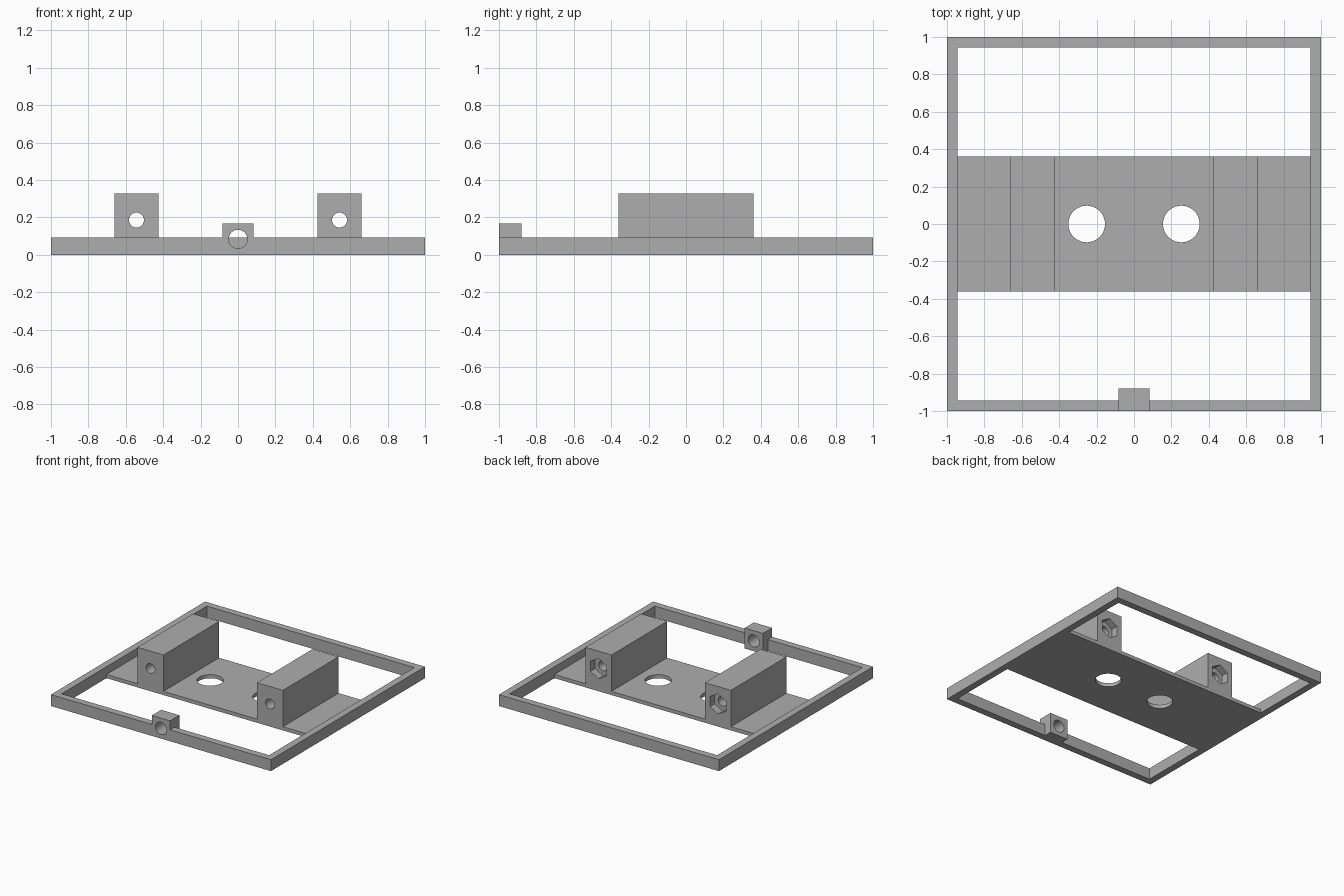
import bpy, bmesh, math
from mathutils import Matrix, Vector

cube = bpy.data.objects.get("Cube")
if cube:
    bpy.data.objects.remove(cube, do_unlink=True)

grey = bpy.data.materials.new("plain grey")
grey.use_nodes = True
colour = (0.42, 0.42, 0.42, 1)
grey.diffuse_color = colour
grey.node_tree.nodes["Principled BSDF"].inputs["Base Color"].default_value = colour


def finish(name, bm):
    mesh = bpy.data.meshes.new(name)
    bm.to_mesh(mesh)
    bm.free()
    mesh.materials.append(grey)
    obj = bpy.data.objects.new(name, mesh)
    bpy.context.collection.objects.link(obj)
    return obj


def box(name, low, high):
    low, high = Vector(low), Vector(high)
    bm = bmesh.new()
    bmesh.ops.create_cube(bm, size=1)
    bmesh.ops.scale(bm, vec=high - low, verts=bm.verts)
    bmesh.ops.translate(bm, vec=(low + high) / 2, verts=bm.verts)
    return finish(name, bm)


def prism(name, centre, radius, depth, axis="Z", sides=48):
    turn = Matrix.Rotation(math.pi / 2, 4, "X") if axis == "Y" else Matrix()
    bm = bmesh.new()
    bmesh.ops.create_cone(bm, cap_ends=True, segments=sides, radius1=radius,
                          radius2=radius, depth=depth,
                          matrix=Matrix.Translation(centre) @ turn)
    return finish(name, bm)


def cut(obj, *cutters):
    for cutter in cutters:
        mod = obj.modifiers.new("cut", "BOOLEAN")
        mod.operation, mod.solver, mod.object = "DIFFERENCE", "EXACT", cutter
    graph = bpy.context.evaluated_depsgraph_get()
    mesh = bpy.data.meshes.new_from_object(obj.evaluated_get(graph))
    obj.modifiers.clear()
    obj.data = mesh
    for cutter in cutters:
        bpy.data.objects.remove(cutter, do_unlink=True)
    # Round hole walls shade smooth, box edges stay sharp
    bpy.ops.object.select_all(action="DESELECT")
    obj.select_set(True)
    bpy.context.view_layer.objects.active = obj
    bpy.ops.object.shade_smooth_by_angle(angle=math.radians(30))


rim, inner, plate_top, half = 0.094, 0.943, 0.03, 0.361
lug_hole = ((0, -1, 0.084), 0.05, 0.5, "Y")

# Square rim, pierced behind the lug
frame = box("frame", (-1, -1, 0), (1, 1, rim))
cut(frame, box("opening", (-inner, -inner, -1), (inner, inner, 1)),
    prism("lug_bore", *lug_hole))

# Front lug with a round through hole
lug = box("front_lug", (-0.083, -1, 0), (0.083, -0.88, 0.168))
cut(lug, prism("lug_bore", *lug_hole))

# Thin cross plate with two round openings
plate = box("cross_plate", (-inner, -half, 0), (inner, half, plate_top))
cut(plate, *[prism("opening", (s * 0.253, 0, 0), 0.098, 1) for s in (-1, 1)])

# Pair of bored blocks with a hexagonal nut pocket at the back
for side, s in (("right", -1), ("left", 1)):
    x = s * 0.543
    block = box(side + "_block", (x - 0.118, -half, plate_top),
                (x + 0.118, half, 0.329))
    cut(block, prism("bore", (x, 0, 0.186), 0.04, 2, "Y"),
        prism("nut_pocket", (x, half, 0.186), 0.083, 0.12, "Y", 6))
